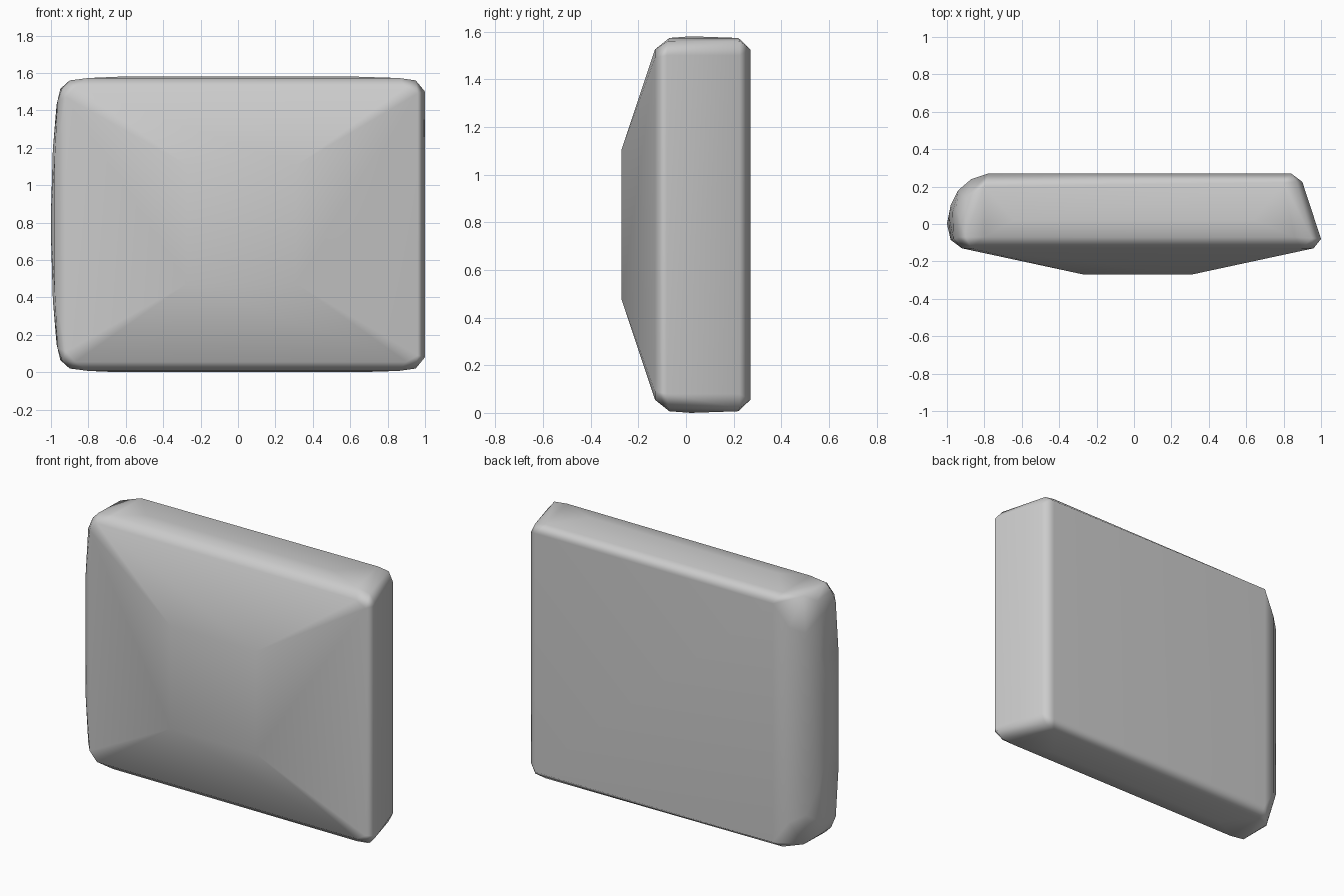
import bpy, bmesh, math

if "Cube" in bpy.data.objects:
    bpy.data.objects.remove(bpy.data.objects["Cube"])

MID = 0.795  # half height: everything mirrors above and below this level

# Upper-half points (x, y, height above the middle)
right_side = [
    (0.31, -0.27, 0.315), (0.96, -0.13, 0.70), (0.90, -0.13, 0.735),  # front facets
    (1.00, -0.08, 0.71), (0.95, -0.075, 0.77), (0.86, -0.07, 0.783),  # front rim
    (0.90, 0.225, 0.71), (0.87, 0.225, 0.77), (0.80, 0.22, 0.783),    # back rim
    (0.84, 0.27, 0.735), (0.64, 0.02, 0.79),
]
left_side = [
    (-0.27, -0.27, 0.315), (-0.92, -0.13, 0.68), (-0.87, -0.13, 0.735),
    (-0.965, -0.08, 0.66), (-0.94, -0.07, 0.73), (-0.90, -0.07, 0.77),
    (-0.80, -0.07, 0.783), (-0.64, 0.02, 0.79),
    (-0.78, 0.27, 0.735), (-0.80, 0.20, 0.783), (-0.90, 0.14, 0.765),
]
# Rounded left bulge
bulge = [
    (-0.98, -0.085, 0.36), (-1.00, 0.0, 0.06), (-0.99, 0.04, 0.40),
    (-0.97, 0.06, 0.64), (-0.95, 0.08, 0.725),
    (-0.98, 0.10, 0.40), (-0.94, 0.18, 0.56), (-0.87, 0.24, 0.60),
]

# Mirror vertically and skin with a convex hull
bm = bmesh.new()
for x, y, h in right_side + left_side + bulge:
    for s in (-1, 1):
        bm.verts.new((x, y, MID + s * h))
bmesh.ops.convex_hull(bm, input=bm.verts[:])
bmesh.ops.delete(bm, geom=[v for v in bm.verts if not v.link_faces], context='VERTS')
bmesh.ops.dissolve_limit(bm, angle_limit=math.radians(1.0),
                         verts=bm.verts[:], edges=bm.edges[:])
bmesh.ops.recalc_face_normals(bm, faces=bm.faces[:])
for f in bm.faces:
    f.smooth = True
# Rest on the ground
low = min(v.co.z for v in bm.verts)
bmesh.ops.translate(bm, vec=(0, 0, -low), verts=bm.verts[:])

mesh = bpy.data.meshes.new("cushion_block")
bm.to_mesh(mesh)
bm.free()
block = bpy.data.objects.new("cushion_block", mesh)
bpy.context.collection.objects.link(block)

# Soft shading that keeps the large faces flat
wn = block.modifiers.new("soft_normals", 'WEIGHTED_NORMAL')
wn.weight = 50
